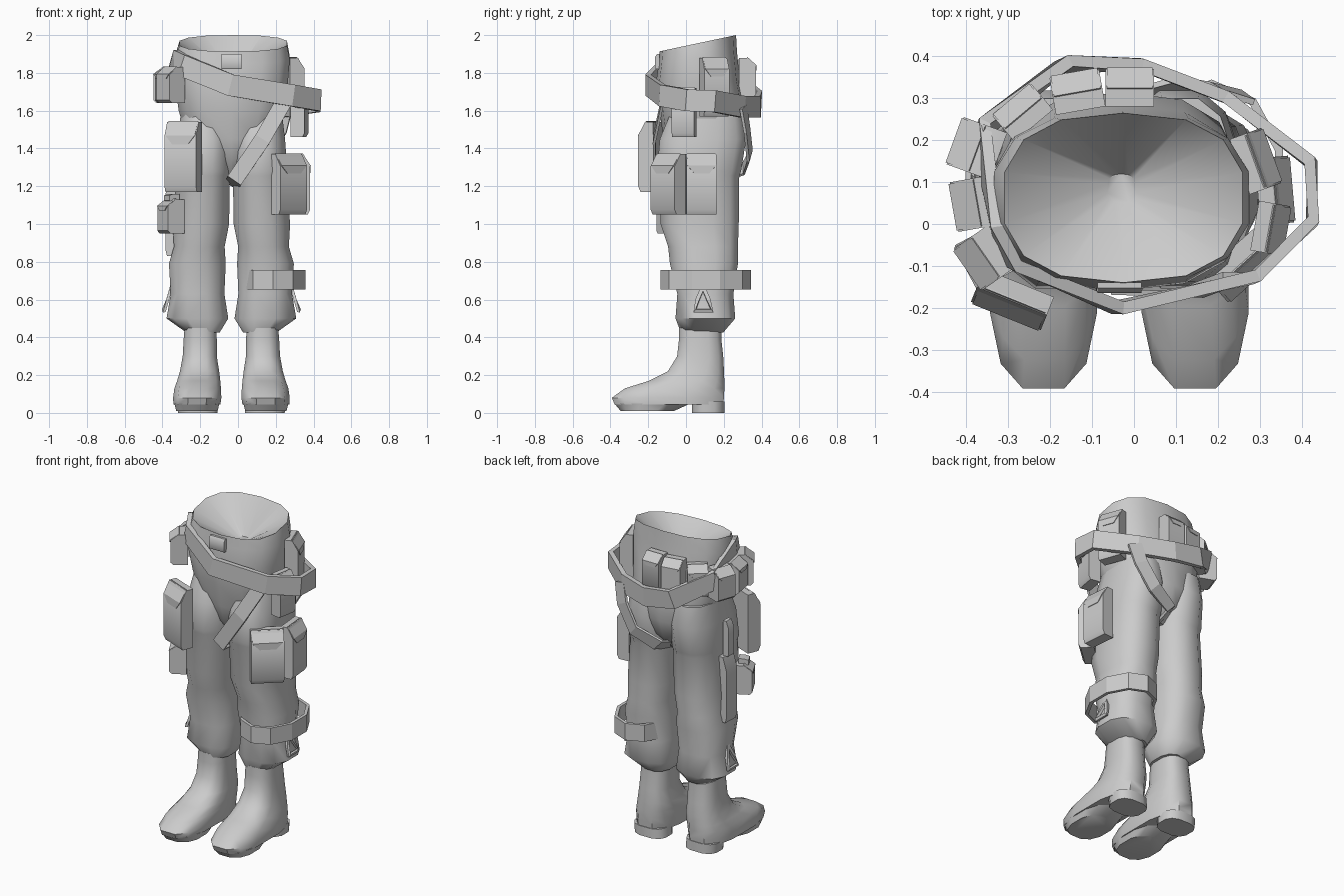
import bpy, bmesh, math
from mathutils import Vector

if "Cube" in bpy.data.objects:
    bpy.data.objects.remove(bpy.data.objects["Cube"])

CX = -0.035  # mirror plane of the body


def finish(name, bm, angle=40, solid=0):
    bmesh.ops.recalc_face_normals(bm, faces=bm.faces[:])
    me = bpy.data.meshes.new(name)
    bm.to_mesh(me)
    bm.free()
    ob = bpy.data.objects.new(name, me)
    bpy.context.collection.objects.link(ob)
    bpy.ops.object.select_all(action='DESELECT')
    ob.select_set(True)
    bpy.context.view_layer.objects.active = ob
    if angle:
        bpy.ops.object.shade_smooth_by_angle(angle=math.radians(angle))
    if solid:
        m = ob.modifiers.new("thickness", 'SOLIDIFY')
        m.thickness = solid
    return ob


def loft(name, rings, side=1, n=12, power=2.5, tilt=None, angle=45):
    """Stack of rounded rings: (z, x_in, x_out, y_front, y_back), x measured from CX."""
    bm = bmesh.new()
    loops = []
    for k, (z, x0, x1, y0, y1) in enumerate(rings):
        loop = []
        for i in range(n):
            a = 2 * math.pi * (i + 0.5) / n
            c, s = math.cos(a), math.sin(a)
            c = math.copysign(abs(c) ** (2 / power), c)
            s = math.copysign(abs(s) ** (2 / power), s)
            x = (x0 + x1) / 2 + c * (x1 - x0) / 2
            y = (y0 + y1) / 2 + s * (y1 - y0) / 2
            dz = tilt[k] * s if tilt else 0
            loop.append(bm.verts.new((CX + side * x, y, z + dz)))
        loops.append(loop)
    for a, b in zip(loops, loops[1:]):
        for i in range(n):
            j = (i + 1) % n
            bm.faces.new((a[i], a[j], b[j], b[i]))
    bm.faces.new(loops[0])
    bm.faces.new(loops[-1])
    return finish(name, bm, angle)


def strap(name, path, centre, width, thick, closed=True):
    """Flat band along a path, facing away from centre."""
    pts = [Vector(p) for p in path]
    centre = Vector(centre)
    n = len(pts)
    bm = bmesh.new()
    secs = []
    for i, p in enumerate(pts):
        a = pts[(i - 1) % n] if closed or i else p
        b = pts[(i + 1) % n] if closed or i < n - 1 else p
        t = (b - a).normalized()
        o = p - centre
        o = (o - t * o.dot(t)).normalized()
        if closed:
            o.z = 0
            o.normalize()
        w = t.cross(o).normalized() * width / 2
        q = p - o * thick
        secs.append([bm.verts.new(v) for v in (p + w, p - w, q - w, q + w)])
    for i in range(n if closed else n - 1):
        a, b = secs[i], secs[(i + 1) % n]
        for k in range(4):
            bm.faces.new((a[k], a[(k + 1) % 4], b[(k + 1) % 4], b[k]))
    if not closed:
        bm.faces.new(secs[0])
        bm.faces.new(secs[-1])
    return finish(name, bm, 0)


def pouch(name, x, y, z0, z1, w, d, yaw, flap=True):
    """Box pouch with sloped lid, facing the compass angle yaw (degrees)."""
    h = z1 - z0
    a = math.radians(yaw)
    out = Vector((math.cos(a), math.sin(a), 0))
    along = Vector((-out.y, out.x, 0))
    base = Vector((x, y, z0)) - out * d / 2

    def P(s, u, v):
        return base + along * s + out * u + Vector((0, 0, v))
    prof = [(0, 0), (.85 * d, 0), (d, .08 * h), (d, .8 * h), (.55 * d, h), (0, h)]
    bm = bmesh.new()
    l, r = [[bm.verts.new(P(s * w, u, v)) for u, v in prof] for s in (-.5, .5)]
    for i in range(6):
        j = (i + 1) % 6
        bm.faces.new((l[i], l[j], r[j], r[i]))
    bm.faces.new(l)
    bm.faces.new(r)
    finish(name, bm, 40)
    if flap:
        bm = bmesh.new()
        rows = [(.47, .5 * d, h + .004), (.47, d + .004, .81 * h), (.25, d + .004, .68 * h)]
        v = [[bm.verts.new(P(s * k * w, u, q)) for s in (-1, 1)] for k, u, q in rows]
        for p, q in zip(v, v[1:]):
            bm.faces.new((p[0], p[1], q[1], q[0]))
        finish(name + "_flap", bm, 0, .004)


# Waist and hips, with a sunken bowl inside the waistband
loft("hips", [(1.80, -.03, .04, .05, .12), (1.957, -.28, .30, -.14, .265), (1.88, -.305, .315, -.145, .27),
              (1.75, -.305, .305, -.16, .285), (1.6, -.285, .29, -.14, .315),
              (1.45, -.24, .24, -.12, .315), (1.34, -.13, .13, -.09, .28),
              (1.25, -.04, .04, -.02, .2)],
     n=14, tilt=[0, .043, .03, .01, 0, 0, 0, 0])

# Trouser legs, boots, ankle loops
for side, word in ((-1, "right"), (1, "left")):
    loft(word + "_trouser_leg", [
        (1.58, .02, .272, -.09, .305), (1.45, .0, .288, -.145, .325), (1.28, .0, .30, -.16, .298),
        (1.255, .004, .295, -.15, .288), (1.0, .008, .315, -.14, .285), (.88, .032, .308, -.10, .28),
        (.79, .026, .335, -.09, .28), (.63, .033, .325, -.05, .255), (.50, .012, .348, -.06, .265),
        (.425, .06, .24, -.03, .20)], side)
    loft(word + "_boot", [
        (.45, .08, .25, -.04, .19), (.39, .075, .255, -.04, .19), (.30, .075, .26, -.05, .20),
        (.22, .062, .275, -.10, .205), (.17, .056, .29, -.20, .208), (.13, .052, .305, -.33, .21),
        (.08, .05, .312, -.40, .208), (.045, .055, .31, -.385, .205)], side, power=2.8)
    loft(word + "_sole", [(.05, .06, .305, -.385, .03), (.01, .07, .295, -.35, -.06)], side)
    loft(word + "_heel", [(.06, .075, .29, .03, .205), (0, .07, .285, .03, .205)], side, power=2.8)
    X = CX + side * .345
    strap(word + "_ankle_loop", [(X - side * .02, .09, .67), (X, .06, .60), (X + side * .02, .045, .54),
                                 (X + side * .02, .14, .54), (X, .12, .60), (X - side * .02, .09, .67)],
          (CX + side * .1, .09, .6), .02, .015, False)

# Loose slanted belt with buckle plate on the waistband
strap("slung_belt", [(-.175, .395, 1.65), (.02, .395, 1.62), (.23, .315, 1.62), (.435, .155, 1.65),
                     (.44, 0, 1.655), (.295, -.14, 1.68), (-.04, -.215, 1.735), (-.3, -.105, 1.84),
                     (-.34, -.02, 1.865), (-.38, .23, 1.77)], (.02, .09, 1.7), .115, .03)
pouch("buckle_plate", -.035, -.152, 1.82, 1.90, .105, .025, -90, False)

# Strap running from the belt through the crotch and up the back
strap("crotch_strap", [(.25, -.13, 1.66), (.13, -.175, 1.45), (-.02, -.17, 1.23), (-.035, .06, 1.2),
                       (-.02, .31, 1.29), (.13, .345, 1.36), (.22, .33, 1.5), (.25, .31, 1.62)],
      (.12, .09, 1.42), .085, .015, False)

# Band around the left knee
band = [(.185 + .18 * math.cos(a), .105 + .24 * math.sin(a), .705)
        for a in (math.pi * (i + .5) / 5 for i in range(10))]
strap("knee_band", band, (.185, .105, .705), .105, .02)

# Pouches: x, y, bottom, top, width, depth, facing
for name, *spec in [
        ("back_pouch_a", -.01, .325, 1.67, 1.88, .115, .09, 90),
        ("back_pouch_b", -.135, .315, 1.67, 1.87, .12, .09, 100),
        ("back_pouch_c", -.265, .265, 1.66, 1.85, .12, .08, 130),
        ("left_hip_pouch_a", .29, .15, 1.57, 1.88, .14, .08, 20),
        ("left_hip_pouch_b", .325, -.01, 1.46, 1.72, .12, .075, -10),
        ("left_thigh_pouch_a", .265, -.09, 1.05, 1.37, .19, .09, -48),
        ("left_thigh_pouch_b", .335, .08, 1.05, 1.37, .16, .08, 5),
        ("right_thigh_pouch", -.29, -.18, 1.17, 1.54, .18, .085, 248),
        ("right_small_pouch", -.355, -.08, .95, 1.13, .12, .10, 208),
        ("right_hip_pouch_a", -.375, .18, 1.64, 1.83, .12, .11, 160),
        ("right_hip_pouch_b", -.375, .05, 1.64, 1.83, .12, .11, 190),
        ("right_hip_pouch_c", -.355, -.08, 1.64, 1.83, .12, .10, 215)]:
    pouch(name, *spec)

# Slim sheath hanging on the right thigh
pouch("thigh_sheath", -.355, .09, .83, 1.24, .10, .055, 178, False)
pouch("sheath_handle", -.36, .09, 1.24, 1.46, .05, .04, 178, False)
pouch("pouch_button", -.35, -.08, 1.12, 1.16, .06, .06, 208, False)
